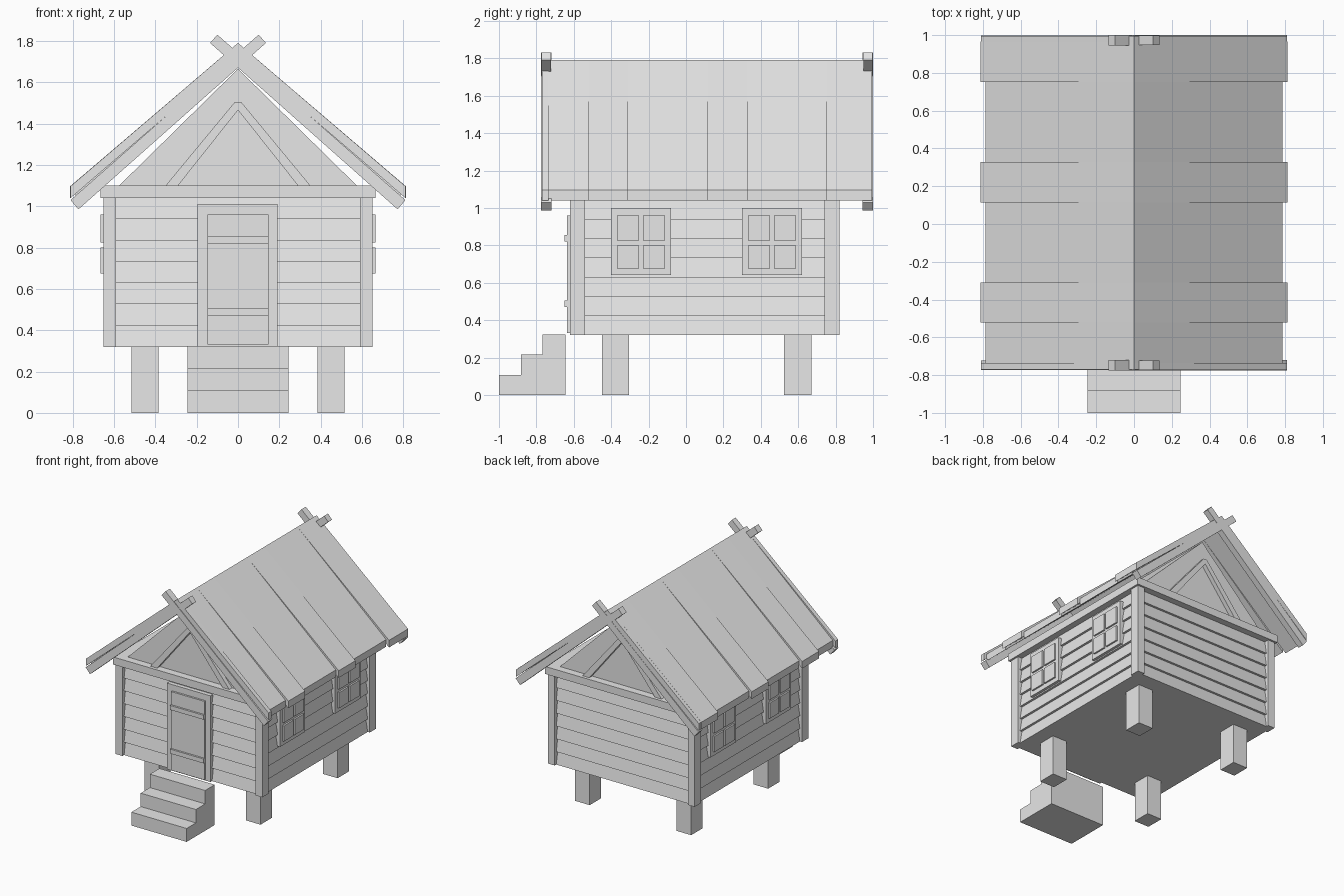
import bpy
import bmesh

cube = bpy.data.objects.get("Cube")
if cube:
    bpy.data.objects.remove(cube, do_unlink=True)

GREY = (0.8, 0.8, 0.8, 1.0)
mat = bpy.data.materials.new("plain_grey")
mat.use_nodes = True
mat.diffuse_color = GREY
mat.node_tree.nodes["Principled BSDF"].inputs["Base Color"].default_value = GREY


def finish(name, bm):
    bmesh.ops.recalc_face_normals(bm, faces=bm.faces)
    mesh = bpy.data.meshes.new(name)
    bm.to_mesh(mesh)
    bm.free()
    mesh.materials.append(mat)
    obj = bpy.data.objects.new(name, mesh)
    bpy.context.collection.objects.link(obj)
    return obj


def loft(bm, a, b):
    """Solid between two matching outlines."""
    va = [bm.verts.new(p) for p in a]
    vb = [bm.verts.new(p) for p in b]
    bm.faces.new(va)
    bm.faces.new(vb)
    n = len(va)
    for i in range(n):
        j = (i + 1) % n
        bm.faces.new((va[i], va[j], vb[j], vb[i]))


def prism(name, outline, y0, y1, flip=1):
    """Extrude an x/z outline along y; flip = -1 mirrors it in x."""
    bm = bmesh.new()
    loft(bm, [(flip * x, y0, z) for x, z in outline],
         [(flip * x, y1, z) for x, z in outline])
    return finish(name, bm)


def box(name, x0, x1, y0, y1, z0, z1, flip=1):
    return prism(name, [(x0, z0), (x1, z0), (x1, z1), (x0, z1)], y0, y1, flip)


FLOOR, EAVE, BEAM_TOP = 0.32, 1.04, 1.10
MID_Y = 0.10
SIDES = ((1, "left"), (-1, "right"))

# Overlapping wall boards, each wider at its bottom
bm = bmesh.new()
rows = 7
step = (EAVE - FLOOR) / rows


def ring(hx, hy, z):
    return [(sx * hx, MID_Y + sy * hy, z)
            for sx, sy in ((-1, -1), (1, -1), (1, 1), (-1, 1))]


for i in range(rows):
    z = FLOOR + i * step
    loft(bm, ring(0.632, 0.70, z), ring(0.614, 0.682, z + step))
finish("wall_boards", bm)

# Legs, corner posts and windows
for s, side in SIDES:
    for end, leg_y, post_y in (("front", -0.45, -0.62), ("back", 0.525, 0.74)):
        box(f"{end}_{side}_leg", 0.385, 0.515, leg_y, leg_y + 0.145, 0, FLOOR, s)
        box(f"{end}_{side}_post", 0.59, 0.65, post_y, post_y + 0.08, FLOOR, EAVE, s)
    for end, y in (("front", -0.24), ("back", 0.46)):
        box(f"{end}_{side}_window_frame", 0.60, 0.652, y - 0.16, y + 0.16, 0.64, 1.0, s)
        for k, y0 in enumerate((y - 0.128, y + 0.01)):
            for z0, z1, row in ((0.675, 0.80, "lower"), (0.825, 0.96, "upper")):
                box(f"{end}_{side}_{row}_pane_{k + 1}", 0.64, 0.665,
                    y0, y0 + 0.118, z0, z1, s)

# Plate on top of the walls and attic gables
box("wall_plate", -0.665, 0.665, -0.635, 0.835, EAVE, BEAM_TOP)
prism("attic", [(-0.585, 1.09), (0.585, 1.09), (0, 1.665)], -0.575, 0.775)
truss = [(-0.35, 1.1), (-0.015, 1.505), (0.015, 1.505), (0.35, 1.1),
         (0.29, 1.1), (0, 1.465), (-0.29, 1.1)]
prism("front_truss", truss, -0.61, -0.57)
prism("back_truss", truss, 0.77, 0.81)

# Door
box("door_frame", -0.195, 0.19, -0.62, -0.58, FLOOR, 1.01)
box("door_panel", -0.148, 0.148, -0.635, -0.60, 0.33, 0.96)
for name, z in (("lower", 0.47), ("upper", 0.82)):
    box(f"{name}_door_bar", -0.148, 0.148, -0.65, -0.62, z, z + 0.035)

# Steps
for i in range(3):
    box(f"step_{i + 1}", -0.245, 0.245, -1 + 0.117 * i, -0.645,
        0.1075 * i, 0.1075 * (i + 1))

# Roof boards, some lifted at the eaves, then edge trim and crossed barge boards
RIDGE = 1.79
ROOF_Y, BOARD = -0.735, 0.2125
barge = [(-0.135, 1.79), (-0.10, 1.83), (0.81, 1.03), (0.772, 0.985)]


def slope(x):
    return [(0, RIDGE), (x, 1.097), (x, EAVE), (0, RIDGE - 0.055)]


for s, side in SIDES:
    for i in range(8):
        edge = 0.812 if i % 3 == 1 else 0.787
        y = ROOF_Y + i * BOARD
        prism(f"{side}_roof_board_{i + 1}", slope(edge), y, y + BOARD, s)
    nudge = 0.003 if s < 0 else 0
    for end, trim, y0, y1 in (("front", (-0.77, ROOF_Y), -0.775, -0.72),
                              ("back", (0.965, 0.995), 0.945, 1.0)):
        prism(f"{end}_{side}_roof_trim", slope(0.81), *trim, s)
        prism(f"{end}_{side}_barge_board", barge, y0 + nudge, y1 - nudge, s)
